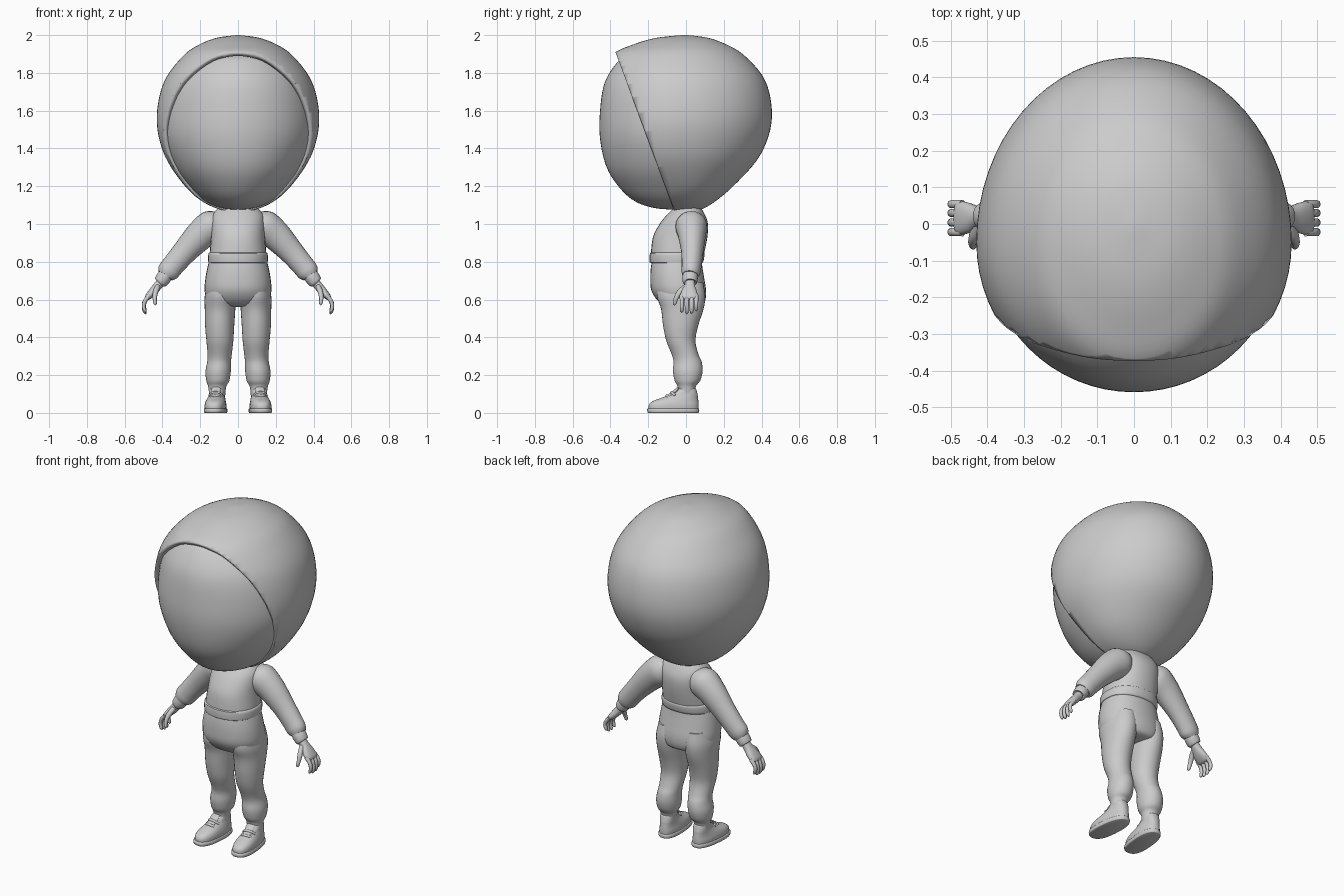
import bpy, bmesh, math
from mathutils import Vector, Matrix

Y = Vector((0, 1, 0))


def spline(keys, steps):
    """Catmull-Rom interpolation of key tuples."""
    out = []
    for i in range(len(keys) - 1):
        k = [keys[max(i - 1, 0)], keys[i], keys[i + 1], keys[min(i + 2, len(keys) - 1)]]
        for s in range(steps):
            t = s / steps
            out.append([0.5 * (2 * b + (c - a) * t + (2 * a - 5 * b + 4 * c - d) * t * t
                               + (3 * b - a - 3 * c + d) * t ** 3) for a, b, c, d in zip(*k)])
    return out + [list(keys[-1])]


def loft(name, keys, path=False, mirror=False, exp=2.0, sides=32, steps=4, cut=None, turn=None):
    """Skin rings (x, y, z, half width, front radius, back radius)."""
    rows = spline(keys, steps)
    pts = [Vector(r[:3]) for r in rows]
    bm = bmesh.new()
    rings = []
    for i, r in enumerate(rows):
        u, v = Y, Vector((1, 0, 0))
        if path:
            t = (pts[min(i + 1, len(pts) - 1)] - pts[max(i - 1, 0)]).normalized()
            u = (Y - t * Y.dot(t)).normalized()
            v = u.cross(t)
        ring = []
        for k in range(sides):
            a = 2 * math.pi * k / sides
            c, s = math.cos(a), math.sin(a)
            c = math.copysign(abs(c) ** (2 / exp), c)
            s = math.copysign(abs(s) ** (2 / exp), s)
            ring.append(bm.verts.new(pts[i] + v * c * r[3] + u * s * (r[5] if s > 0 else r[4])))
        rings.append(ring)
    for a, b in zip(rings, rings[1:]):
        for k in range(sides):
            n = (k + 1) % sides
            bm.faces.new((a[k], a[n], b[n], b[k]))
    bm.faces.new(rings[0])
    bm.faces.new(rings[-1])
    bmesh.ops.recalc_face_normals(bm, faces=bm.faces)
    if cut:
        bmesh.ops.bisect_plane(bm, geom=bm.verts[:] + bm.edges[:] + bm.faces[:],
                               plane_co=cut[0], plane_no=cut[1], clear_outer=True)
    if turn:
        pivot = Vector(turn[0])
        bmesh.ops.rotate(bm, verts=bm.verts, cent=pivot, matrix=Matrix.Rotation(turn[1], 3, 'Z'))
    mesh = bpy.data.meshes.new(name)
    bm.to_mesh(mesh)
    bm.free()
    ob = bpy.data.objects.new(name, mesh)
    bpy.context.collection.objects.link(ob)
    bpy.ops.object.select_all(action='DESELECT')
    ob.select_set(True)
    bpy.context.view_layer.objects.active = ob
    bpy.ops.object.shade_smooth_by_angle(angle=math.radians(45))
    if mirror:
        m = ob.modifiers.new("Mirror", 'MIRROR')
        m.use_mirror_merge = False
    return ob


def upright(rows, x=0.0):
    """Rows (z, half width, y front, y widest, y back [, x]) to loft keys."""
    return [(r[5] if len(r) > 5 else x, r[3], r[0], r[1], r[3] - r[2], r[4] - r[3]) for r in rows]


# Hood: egg shell cut by the slanted face opening
hood = loft("hood", upright([
    (2.0, .01, -.02, -.01, .01), (1.985, .115, -.16, -.02, .12), (1.95, .205, -.28, -.03, .215),
    (1.9, .28, -.385, -.04, .30), (1.8, .365, -.44, -.05, .395), (1.7, .41, -.465, -.05, .44),
    (1.57, .43, -.475, -.05, .455), (1.45, .417, -.47, -.05, .432), (1.33, .372, -.435, -.04, .37),
    (1.2, .28, -.355, -.02, .25), (1.12, .19, -.28, -.02, .155), (1.075, .09, -.15, -.02, .075),
    (1.066, .01, -.03, -.02, -.01)]), sides=64, steps=5,
    cut=((0, -.355, 1.86), Vector((0, -.795, -.295)).normalized()))
rim = hood.modifiers.new("Thickness", 'SOLIDIFY')
rim.thickness = .025
rim.offset = -1

# Face: rounded blank head inside the hood
loft("face", upright([
    (1.95, .01, -.06, -.05, -.04), (1.935, .13, -.2, -.05, .1), (1.9, .225, -.295, -.05, .2),
    (1.86, .285, -.36, -.05, .26), (1.75, .365, -.43, -.05, .36), (1.6, .403, -.455, -.05, .41),
    (1.45, .398, -.455, -.05, .39), (1.3, .335, -.42, -.05, .3), (1.19, .25, -.35, -.04, .2),
    (1.12, .175, -.27, -.03, .12), (1.085, .09, -.17, -.03, .05), (1.075, .01, -.05, -.04, -.03)]),
    sides=64, steps=5)

# Sweater body, hem
loft("sweater_body", upright([
    (1.1, .09, -.05, .01, .07), (1.05, .135, -.10, .01, .10), (1.0, .143, -.14, 0, .116),
    (.93, .143, -.175, -.02, .113), (.84, .15, -.186, -.04, .095), (.81, .15, -.185, -.04, .085)]),
    exp=2.2)
loft("sweater_hem", upright([
    (.85, .146, -.18, -.04, .09), (.845, .156, -.191, -.04, .098), (.82, .158, -.193, -.04, .096),
    (.797, .157, -.192, -.04, .09), (.793, .147, -.182, -.04, .08)]), exp=2.2, steps=2)

# Sleeves and wrist bands
loft("sleeve", [
    (.08, .03, 1.03, .04, .05, .05), (.13, .03, .995, .085, .085, .08), (.2, .033, .94, .08, .075, .072),
    (.28, .034, .855, .066, .06, .058), (.34, .03, .785, .06, .053, .053),
    (.37, .026, .748, .058, .05, .05), (.385, .023, .727, .045, .042, .042)],
    path=True, mirror=True, sides=24)
loft("wrist_band", [
    (.375, .024, .742, .036, .038, .038), (.392, .022, .718, .04, .041, .041),
    (.41, .021, .692, .036, .038, .038), (.413, .021, .688, .028, .03, .03)],
    path=True, mirror=True, sides=20, steps=3)

# Hands: palm, four fingers, thumb
loft("palm", [
    (.4, .02, .705, .024, .026, .026), (.425, .02, .672, .023, .028, .028),
    (.452, .017, .64, .022, .042, .042), (.478, .015, .612, .016, .044, .046),
    (.487, .015, .6, .006, .03, .034)], path=True, mirror=True, exp=2.3, sides=20)
for i, (y, drop) in enumerate([(-.022, 0), (.004, -.008), (.03, -.006), (.054, .008)]):
    loft("finger_%d" % (i + 1), [
        (.468, y, .622, .011, .012, .012), (.491, y, .595, .011, .0115, .0115),
        (.499, y, .565 + drop, .010, .011, .011), (.493, y, .541 + drop, .0085, .010, .010),
        (.487, y, .531 + drop, .002, .002, .002)], path=True, mirror=True, sides=10, steps=3)
loft("thumb", [
    (.425, 0, .668, .014, .015, .015), (.436, -.032, .64, .014, .016, .016),
    (.441, -.052, .608, .011, .012, .012), (.438, -.06, .58, .009, .010, .010),
    (.436, -.061, .57, .002, .002, .002)], path=True, mirror=True, sides=12, steps=3)

# Trousers: hips and gathered legs
loft("trouser_hips", upright([
    (.83, .145, -.175, -.04, .08), (.77, .162, -.186, -.04, .087), (.71, .173, -.189, -.04, .097),
    (.65, .177, -.184, -.03, .106), (.6, .165, -.155, -.02, .103), (.57, .125, -.115, -.02, .085),
    (.56, .06, -.06, -.02, .03)]), exp=2.2)
loft("trouser_leg", upright([
    (.69, .07, -.15, -.02, .09, .09), (.62, .084, -.155, -.02, .102, .092),
    (.55, .081, -.132, -.02, .093, .095), (.46, .077, -.121, -.025, .064, .097),
    (.38, .071, -.104, -.025, .05, .096), (.31, .064, -.076, 0, .066, .097),
    (.27, .063, -.066, .01, .083, .1), (.22, .067, -.069, .01, .088, .105),
    (.17, .061, -.06, .01, .075, .107), (.14, .048, -.044, .005, .052, .11),
    (.09, .042, -.042, .005, .048, .11)]), mirror=True)

# Shoes: sole, upper, tongue and laces, toes turned slightly out
turn = ((.112, 0, 0), math.radians(5))
loft("shoe_sole", upright([
    (0, .056, -.2, -.08, .066), (.004, .06, -.205, -.08, .07),
    (.02, .06, -.206, -.08, .07), (.024, .056, -.2, -.08, .066)], .112),
    mirror=True, exp=2.5, steps=2, turn=turn)
loft("shoe_upper", upright([
    (.015, .055, -.198, -.08, .066), (.04, .056, -.198, -.08, .067), (.06, .052, -.18, -.07, .066),
    (.078, .046, -.135, -.03, .064), (.095, .042, -.09, 0, .062), (.115, .041, -.055, .005, .057),
    (.128, .038, -.042, .005, .052), (.13, .03, -.03, .005, .04)], .112),
    mirror=True, exp=2.4, turn=turn)
loft("shoe_tongue", [
    (.112, -.115, .075, .02, .008, .008), (.112, -.08, .096, .025, .01, .01),
    (.112, -.05, .12, .027, .01, .01), (.112, -.042, .135, .02, .006, .006)],
    path=True, mirror=True, sides=16, steps=3, turn=turn)
for i, (y, z) in enumerate([(-.1, .089), (-.075, .106)]):
    loft("shoe_lace_%d" % (i + 1), [
        (.077, y + .014, z - .014, .006, .007, .007), (.095, y, z, .007, .008, .008),
        (.129, y, z, .007, .008, .008), (.147, y + .014, z - .014, .006, .007, .007)],
        path=True, mirror=True, sides=10, steps=3, turn=turn)
